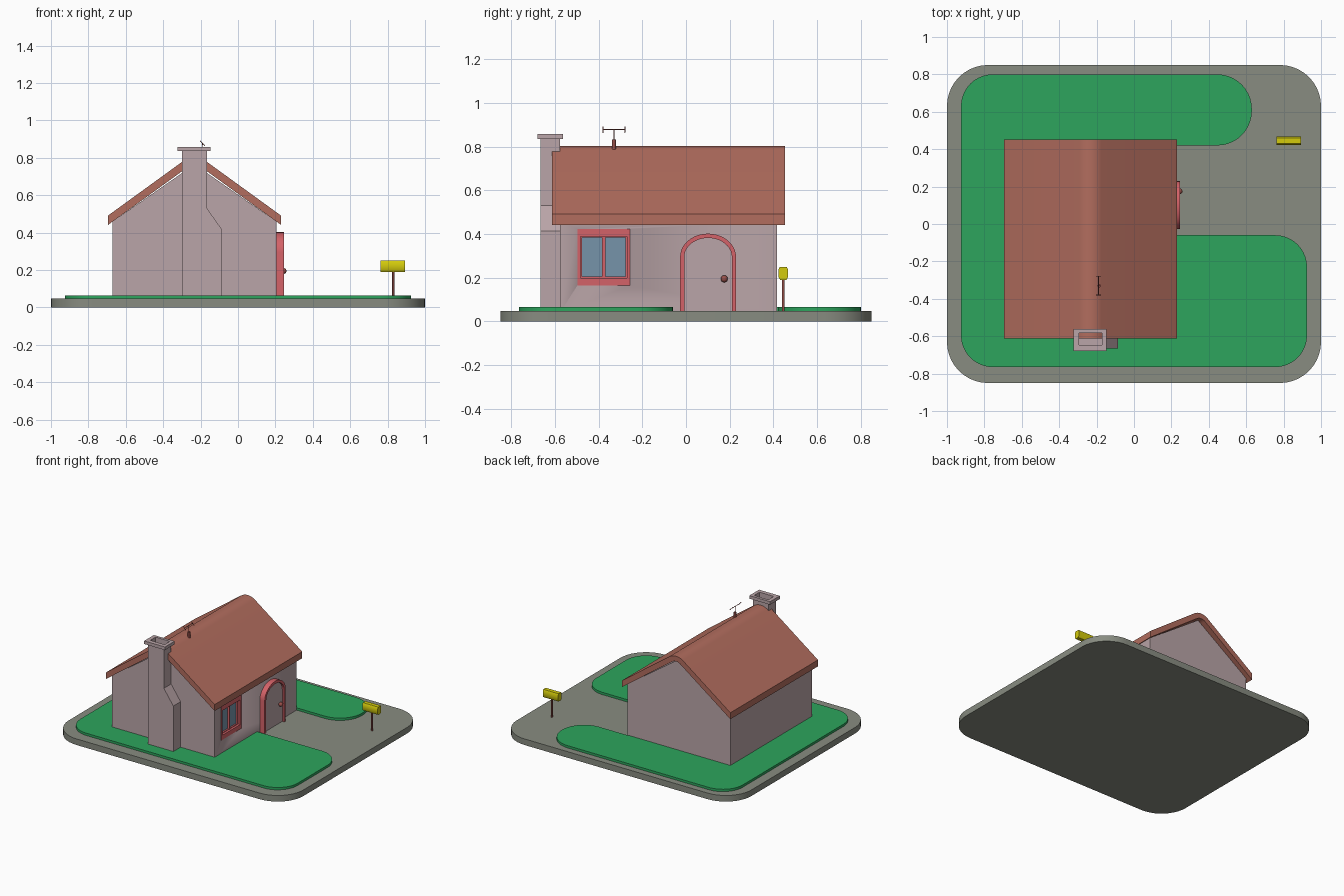
import bpy, bmesh, math
from mathutils import Vector, Matrix

if "Cube" in bpy.data.objects:
    bpy.data.objects.remove(bpy.data.objects["Cube"])


def material(name, r, g, b):
    lin = [((c / 255 + 0.055) / 1.055) ** 2.4 for c in (r, g, b)]
    m = bpy.data.materials.new(name)
    m.diffuse_color = (*lin, 1)
    m.use_nodes = True
    m.node_tree.nodes["Principled BSDF"].inputs["Base Color"].default_value = m.diffuse_color
    return m


PAVING = material("paving_grey", 136, 140, 129)
GRASS = material("grass_green", 45, 165, 93)
WALL = material("wall_mauve", 186, 165, 168)
ROOF = material("roof_terracotta", 178, 109, 94)
RED = material("frame_red", 212, 98, 104)
BROWN = material("post_brown", 152, 80, 74)
GLASS = material("glass_blue", 118, 148, 170)
YELLOW = material("mailbox_yellow", 212, 203, 12)

# Map profile coordinates (u, v) and depth d to 3D for each extrusion axis
PLACE = {
    "x": lambda u, v, d: (d, u, v),
    "y": lambda u, v, d: (u, d, v),
    "z": lambda u, v, d: (u, v, d),
}


def finish(name, bm, mat, angle=35):
    bmesh.ops.recalc_face_normals(bm, faces=bm.faces)
    me = bpy.data.meshes.new(name)
    bm.to_mesh(me)
    bm.free()
    for p in me.polygons:
        p.use_smooth = True
    me.set_sharp_from_angle(angle=math.radians(angle))
    me.materials.append(mat)
    ob = bpy.data.objects.new(name, me)
    bpy.context.collection.objects.link(ob)
    return ob


def prism(name, pts, axis, a, b, mat):
    """Extrude a closed profile along an axis from a to b."""
    bm = bmesh.new()
    lo = [bm.verts.new(PLACE[axis](u, v, a)) for u, v in pts]
    hi = [bm.verts.new(PLACE[axis](u, v, b)) for u, v in pts]
    n = len(pts)
    bm.faces.new(lo)
    bm.faces.new(hi)
    for i in range(n):
        j = (i + 1) % n
        bm.faces.new((lo[i], lo[j], hi[j], hi[i]))
    return finish(name, bm, mat)


def ring(name, outer, inner, axis, a, b, mat):
    """Extrude the band between two matching profiles."""
    bm = bmesh.new()
    loops = [[bm.verts.new(PLACE[axis](u, v, d)) for u, v in pts]
             for pts, d in ((outer, a), (outer, b), (inner, b), (inner, a))]
    n = len(outer)
    for k in range(4):
        p, q = loops[k], loops[(k + 1) % 4]
        for i in range(n):
            j = (i + 1) % n
            bm.faces.new((p[i], p[j], q[j], q[i]))
    return finish(name, bm, mat)


def rod(name, p, q, r, mat, sides=12):
    p, q = Vector(p), Vector(q)
    d = q - p
    bm = bmesh.new()
    rot = d.to_track_quat("Z", "Y").to_matrix().to_4x4()
    bmesh.ops.create_cone(bm, cap_ends=True, segments=sides, radius1=r, radius2=r,
                          depth=d.length, matrix=Matrix.Translation((p + q) / 2) @ rot)
    return finish(name, bm, mat)


def rect(u0, u1, v0, v1):
    return [(u0, v0), (u1, v0), (u1, v1), (u0, v1)]


def rounded(corners, steps=10):
    """Outline from (u, v, radius) right-angled corners."""
    out = []
    for i, (u, v, r) in enumerate(corners):
        c = Vector((u, v))
        if r == 0:
            out.append((u, v))
            continue
        to_prev = (Vector(corners[i - 1][:2]) - c).normalized()
        to_next = (Vector(corners[(i + 1) % len(corners)][:2]) - c).normalized()
        mid = c + (to_prev + to_next) * r
        for k in range(steps + 1):
            t = math.pi / 2 * k / steps
            out.append(tuple(mid - to_next * r * math.cos(t) - to_prev * r * math.sin(t)))
    return out


# Ground slab and lawn
prism("paved_base", rounded([(-1, -.85, .22), (1, -.85, .22), (1, .85, .22), (-1, .85, .22)]),
      "z", 0, .047, PAVING)
prism("lawn", rounded([(-.925, -.765, .17), (.925, -.765, .17), (.925, -.06, .17), (.19, -.06, 0),
                       (.19, .42, 0), (.63, .42, .185), (.63, .8, .185), (-.925, .8, .17)]),
      "z", .04, .065, GRASS)

# House walls, with a recess cut for the window
CX, HALF, SLOPE = -.2325, .4625, .725
walls = prism("house_walls", [(-.67, .04), (.205, .04), (.205, .46), (CX, .765), (-.67, .46)],
              "y", -.577, .417, WALL)
cutter = prism("window_cutter", rect(-.497, -.256, .165, .423), "x", .165, .3, WALL)
cutter.hide_render = True
cutter.hide_viewport = True
cut = walls.modifiers.new("window_recess", "BOOLEAN")
cut.operation = "DIFFERENCE"
cut.solver = "EXACT"
cut.object = cutter


# Roof: constant-thickness gable with a rounded ridge
def roof_line(eave_z, r):
    th = math.atan(SLOPE)
    apex = eave_z + HALF * SLOPE
    zc = apex - r / math.cos(th)
    arc = [(CX + r * math.sin(t), zc + r * math.cos(t))
           for t in (th * (k / 5 - 1) for k in range(11))]
    return [(CX - HALF, eave_z)] + arc + [(CX + HALF, eave_z)]


prism("roof", roof_line(.491, .1) + roof_line(.441, .06)[::-1], "y", -.613, .453, ROOF)

# Chimney: shouldered stack, hollow flue and cap
prism("chimney_stack", [(-.3, .04), (-.085, .04), (-.085, .415), (-.166, .53),
                        (-.166, .72), (-.3, .72)], "y", -.665, -.57, WALL)
flue = rect(-.294, -.172, -.648, -.583)
ring("chimney_flue", rect(-.3, -.166, -.665, -.577), flue, "z", .72, .836, WALL)
ring("chimney_cap", rect(-.323, -.146, -.68, -.562), flue, "z", .835, .859, WALL)


# Arched door, frame and knob
def arch(half, top, spring=.295, steps=20):
    pts = [(.101 - half, .045)]
    for k in range(steps + 1):
        t = math.pi * k / steps
        pts.append((.101 - half * math.cos(t), spring + (top - spring) * math.sin(t)))
    return pts + [(.101 + half, .045)]


ring("door_frame", arch(.128, .402), arch(.109, .382), "x", .2, .246, RED)
prism("door_panel", arch(.11, .383), "x", .2, .23, WALL)
bm = bmesh.new()
bmesh.ops.create_uvsphere(bm, u_segments=20, v_segments=12, radius=.016,
                          matrix=Matrix.Translation((.243, .175, .195)))
finish("door_knob", bm, BROWN)

# Window set into the wall recess
ring("window_frame", rect(-.497, -.256, .165, .423), rect(-.482, -.271, .2, .389),
     "x", .166, .207, RED)
prism("window_glass", rect(-.485, -.268, .195, .395), "x", .168, .178, GLASS)
for i, (a, b) in enumerate(((-.482, -.3785), (-.3745, -.271))):
    ring("window_sash_%d" % (i + 1), rect(a, b, .2, .389),
         rect(a + .005, b - .005, .205, .384), "x", .17, .19, RED)
prism("window_mullion", rect(-.381, -.372, .2, .389), "x", .17, .194, RED)

# Mailbox on its post
rod("mailbox_post", (.83, .445, .04), (.83, .445, .2), .006, BROWN)
prism("mailbox", [(.431, .19), (.46, .19), (.467, .203), (.467, .238), (.461, .25),
                  (.43, .25), (.423, .238), (.423, .203)], "x", .763, .893, YELLOW)

# Roof aerial with slanted end elements
rod("aerial_base", (-.186, -.33, .77), (-.186, -.33, .832), .009, BROWN)
rod("aerial_mast", (-.186, -.33, .83), (-.19, -.33, .878), .002, BROWN, 8)
rod("aerial_boom", (-.19, -.38, .878), (-.19, -.28, .878), .002, BROWN, 8)
for i, y in enumerate((-.38, -.28)):
    rod("aerial_element_%d" % (i + 1), (-.203, y, .892), (-.177, y, .864), .002, BROWN, 8)
